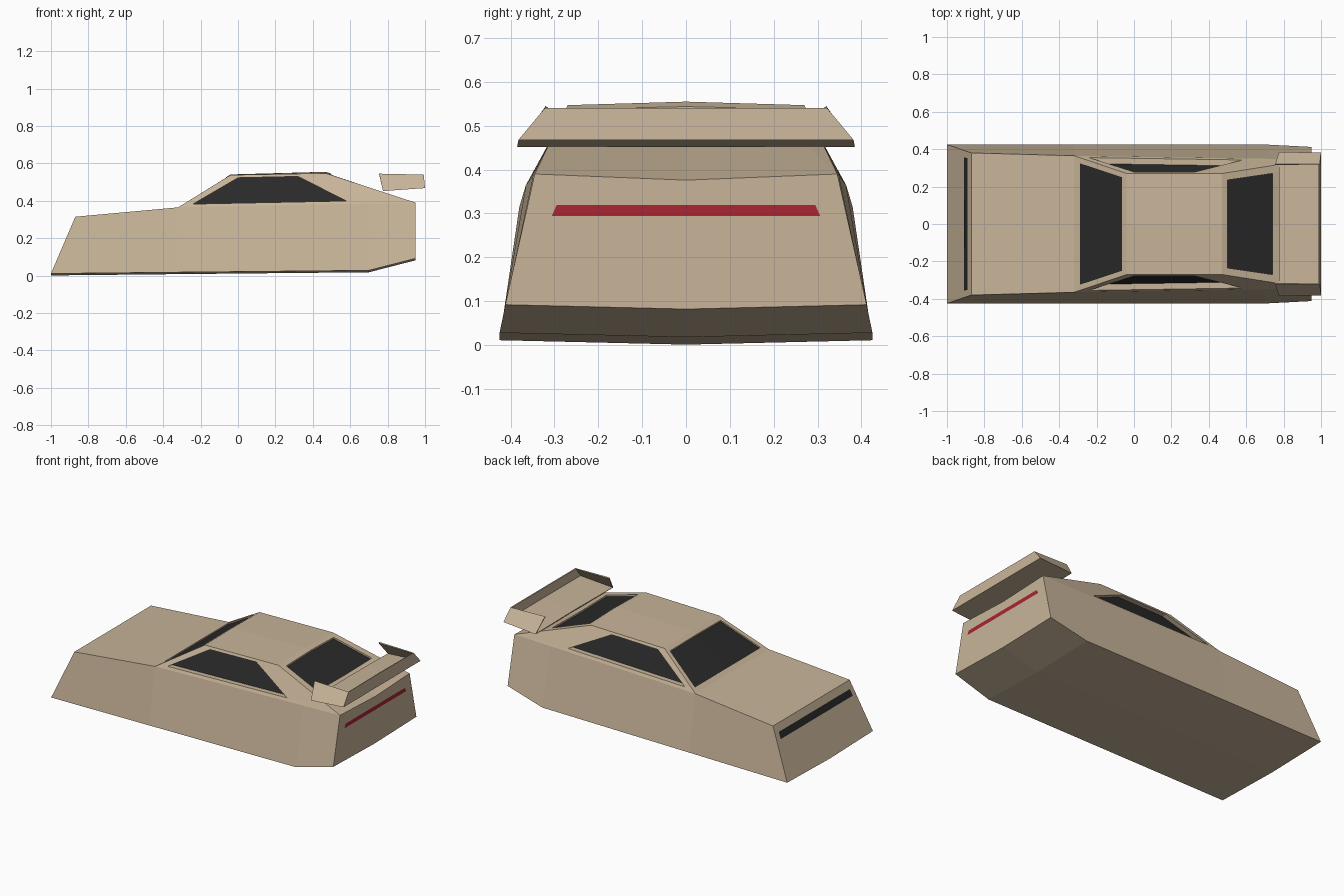
import bpy, bmesh
from mathutils import Vector as V

if "Cube" in bpy.data.objects:
    bpy.data.objects.remove(bpy.data.objects["Cube"])


def material(name, rgb):
    m = bpy.data.materials.new(name)
    m.diffuse_color = (*rgb, 1)
    m.use_nodes = True
    m.node_tree.nodes["Principled BSDF"].inputs["Base Color"].default_value = m.diffuse_color
    return m


TAN = material("tan_paint", (0.58, 0.46, 0.32))
BLACK = material("black_glass", (0.022, 0.022, 0.022))
RED = material("red_light", (0.40, 0.018, 0.035))


def half_object(name, faces, mat, thickness=0):
    """Mesh from faces on the +y half, mirrored across the centre plane."""
    bm = bmesh.new()
    for f in faces:
        bm.faces.new([bm.verts.new(p) for p in f])
    bmesh.ops.remove_doubles(bm, verts=bm.verts, dist=0.0003)
    bmesh.ops.recalc_face_normals(bm, faces=bm.faces)
    me = bpy.data.meshes.new(name)
    bm.to_mesh(me)
    bm.free()
    me.materials.append(mat)
    ob = bpy.data.objects.new(name, me)
    bpy.context.collection.objects.link(ob)
    mir = ob.modifiers.new("mirror", 'MIRROR')
    mir.use_axis = (False, True, False)
    if thickness:
        sol = ob.modifiers.new("thickness", 'SOLIDIFY')
        sol.thickness = thickness
        sol.offset = -1
    return ob


def recess(quad, hole, depth, open_centre):
    """Frame and reveal faces around a hole given in (u, v) of the quad; returns faces, glass."""
    a, b, c, d = quad
    rim = [a.lerp(b, u).lerp(d.lerp(c, u), v) for u, v in hole]
    back = [p + V(depth) for p in rim]
    faces = []
    for i in range(4):
        j = (i + 1) % 4
        if open_centre and i == 2:
            continue
        faces += [[quad[i], quad[j], rim[j], rim[i]], [rim[i], rim[j], back[j], back[i]]]
    return faces, back


# Half outlines of the body: lower sill, belt line, roof edge
sill = [V(p) for p in ((-1, .425, .011), (-.32, .425, .018), (.70, .425, .028), (.95, .412, .092))]
nose, cowl, tail = V((-.87, .38, .315)), V((-.32, .365, .365)), V((.95, .345, .39))
roof_f, roof_r = V((-.04, .27, .538)), V((.47, .27, .547))
belt_r = cowl.lerp(tail, .8)


def centre(p, dz=0):
    return V((p.x, 0, p.z + dz))


sill_c = [centre(p, -.010) for p in sill]
nose_c, cowl_c, tail_c = centre(nose), centre(cowl), centre(tail, -.014)
roof_fc, roof_rc = centre(roof_f, .003), centre(roof_r, .008)

body = [
    [sill[0], sill[1], cowl, nose],            # flanks
    [sill[1], sill[2], belt_r, cowl],
    [sill[2], sill[3], tail, belt_r],
    [sill[0], nose, nose_c, sill_c[0]],        # nose
    [nose, cowl, cowl_c, nose_c],              # bonnet
    [roof_f, roof_r, roof_rc, roof_fc],        # roof
    [sill[3], tail, tail_c, sill_c[3]],        # tail
]
for i in range(3):                             # underside
    body.append([sill[i], sill[i + 1], sill_c[i + 1], sill_c[i]])

# Recessed windows
windows = {
    "side_windows": ([cowl, tail, roof_r, roof_f],
                     [(.044, .097), (.73, .10), (.668, .915), (.114, .907)],
                     (0, -.032, 0), False),
    "windscreen": ([cowl, roof_f, roof_fc, cowl_c],
                   [(.107, .085), (.91, .10), (.91, 1), (.107, 1)],
                   (0, 0, -.008), True),
    "rear_window": ([roof_r, tail, tail_c, roof_rc],
                    [(.0625, .145), (.5625, .135), (.5625, 1), (.0625, 1)],
                    (0, 0, -.010), True),
}
for name, spec in windows.items():
    faces, glass = recess(*spec)
    body += faces
    half_object(name, [glass], BLACK)
half_object("car_body", body, TAN)


# Light bars on nose and tail
def bar(name, x0, z0, y0, x1, z1, y1, out, mat):
    half_object(name, [[V((x0 + out, y0, z0)), V((x1 + out, y1, z1)),
                        V((x1 + out, 0, z1)), V((x0 + out, 0, z0))]], mat)


bar("front_light_bar", -.905, .234, .357, -.888, .273, .352, -.003, BLACK)
bar("rear_light_bar", .95, .294, .306, .95, .319, .295, .003, RED)

# Tray-shaped rear wing: floor, upright trailing lip, leaning end plates
w0, w1 = V((.775, .385, .452)), V((1, .382, .468))
w2, w3 = V((.993, .322, .540)), V((.755, .320, .545))
half_object("rear_wing", [
    [w0, w1, centre(w1), centre(w0)],
    [w1, w2, centre(w2), centre(w1)],
    [w0, w1, w2, w3],
], TAN, thickness=.007)
